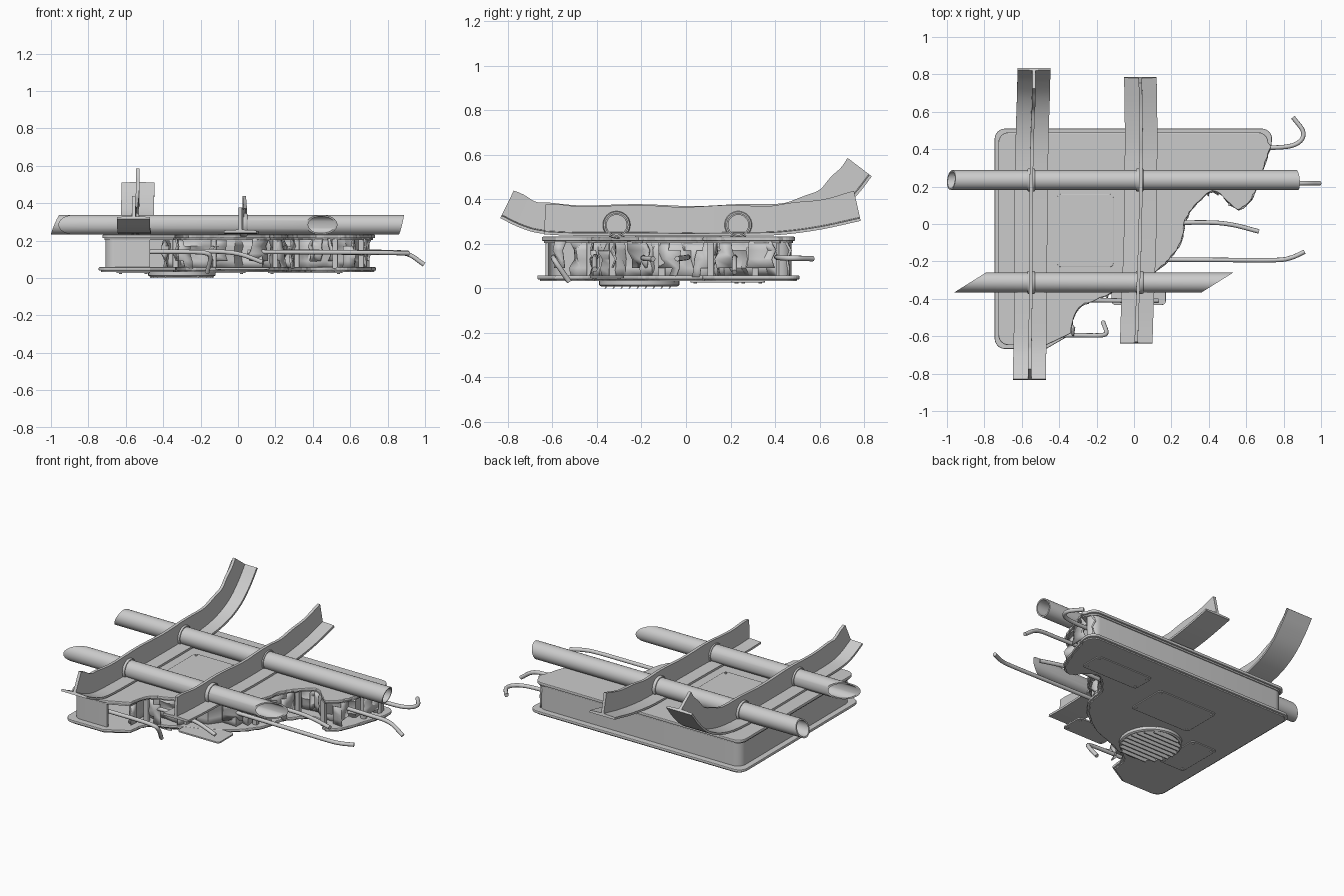
import bpy, bmesh, math, random
from mathutils import Vector

if "Cube" in bpy.data.objects:
    bpy.data.objects.remove(bpy.data.objects["Cube"])
random.seed(4)


def finish(name, verts, faces, smooth=None, bevel=0):
    me = bpy.data.meshes.new(name)
    me.from_pydata([tuple(v) for v in verts], [], faces)
    bm = bmesh.new()
    bm.from_mesh(me)
    bmesh.ops.recalc_face_normals(bm, faces=bm.faces)
    bm.to_mesh(me)
    bm.free()
    ob = bpy.data.objects.new(name, me)
    bpy.context.collection.objects.link(ob)
    if bevel:
        m = ob.modifiers.new("bevel", 'BEVEL')
        m.width, m.segments, m.limit_method = bevel, 2, 'ANGLE'
        m.angle_limit = math.radians(50)
    if smooth:
        bpy.context.view_layer.objects.active = ob
        bpy.ops.object.select_all(action='DESELECT')
        ob.select_set(True)
        bpy.ops.object.shade_smooth_by_angle(angle=math.radians(smooth))
    return ob


def spline(pts, n):
    P = [Vector(p) for p in pts]
    P = [2 * P[0] - P[1]] + P + [2 * P[-1] - P[-2]]
    out = []
    for i in range(1, len(P) - 2):
        a, b, c, d = P[i - 1:i + 3]
        for k in range(n):
            t = k / n
            out.append(0.5 * (2 * b + (c - a) * t + (2 * a - 5 * b + 4 * c - d) * t * t
                              + (3 * b - a - 3 * c + d) * t ** 3))
    return out + [P[-2]]


def sweep(name, rings, smooth=None, closed=False):
    # joins equal rings of points into a capped (or looped) skin
    n, m = len(rings[0]), len(rings)
    faces = []
    for i in range(m if closed else m - 1):
        for j in range(n):
            k, i2 = (j + 1) % n, (i + 1) % m
            faces.append((i * n + j, i * n + k, i2 * n + k, i2 * n + j))
    if not closed:
        faces += [tuple(range(n)), tuple(range((m - 1) * n, m * n))]
    return finish(name, [v for r in rings for v in r], faces, smooth)


def plate(name, outline, z0, z1, bevel=0.004):
    return sweep_plate(name, [(p[0], p[1]) for p in outline], z0, z1, bevel)


def sweep_plate(name, o, z0, z1, bevel):
    n = len(o)
    v = [(x, y, z0) for x, y in o] + [(x, y, z1) for x, y in o]
    f = [(i, (i + 1) % n, n + (i + 1) % n, n + i) for i in range(n)]
    return finish(name, v, f + [tuple(range(n)), tuple(range(n, 2 * n))], None, bevel)


def arc(cx, cy, r, a0, a1, n=6):
    return [(cx + r * math.cos(math.radians(a0 + (a1 - a0) * i / n)),
             cy + r * math.sin(math.radians(a0 + (a1 - a0) * i / n))) for i in range(n + 1)]


def round_rect(cx, cy, w, h, r=0.02):
    w, h = w / 2 - r, h / 2 - r
    return (arc(cx + w, cy + h, r, 0, 90, 4) + arc(cx - w, cy + h, r, 90, 180, 4)
            + arc(cx - w, cy - h, r, 180, 270, 4) + arc(cx + w, cy - h, r, 270, 360, 4))


# Torn edge of the slab, from back right to front left
TORN = [(.735, .41), (.705, .33), (.67, .22), (.63, .13), (.57, .075), (.53, .09), (.48, .145),
        (.42, .17), (.36, .13), (.30, .06), (.275, 0), (.255, -.1), (.2, -.18), (.15, -.23),
        (.02, -.32), (-.1, -.365), (-.2, -.41), (-.28, -.44), (-.32, -.5), (-.335, -.59)]
torn = spline(TORN, 4)


def clean(d):
    r = 0.055
    x0, x1, y0, y1 = -.745 + d, .738 - d, -.668 + d, .51 - d
    return ([(-.47, y0)] + arc(x0 + r, y0 + r, r, 270, 180) + arc(x0 + r, y1 - r, r, 180, 90)
            + arc(x1 - r, y1 - r, r, 90, 0))


def ragged(d, j):
    # torn edge pulled inwards (back left) by d, with jitter j
    return [(p.x - d * .6 + random.uniform(-j, j), p.y + d * .6 + random.uniform(-j, j)) for p in torn]


plate("bottom_plate", clean(0) + ragged(0, .003), .04, .058, .005)
plate("bottom_lip", clean(.012) + ragged(.015, .004), .032, .042, .003)
plate("top_plate", clean(.02) + ragged(0.005, .004), .213, .232, .005)
plate("top_lip", clean(.03) + ragged(.02, .004), .203, .214, .002)

# Side wall of the intact edges
o, i_ = clean(.036), clean(.05)
sweep("side_wall", [[(a[0], a[1], .05), (b[0], b[1], .05), (b[0], b[1], .21), (a[0], a[1], .21)]
                    for a, b in zip(o, i_)], 40)

# Crumpled filling behind the torn edge, two layers of folded sheet
for layer, (base, amp) in enumerate([(.075, .035), (.03, .03)]):
    v, f, rows = [], [], 5
    pts = torn[::2]
    for p in pts:
        fold = random.uniform(-amp, amp)
        for r in range(rows):
            d = base + fold + random.uniform(-.02, .02)
            v.append((p.x - d * .62, p.y + d * .78, .052 + .158 * r / (rows - 1)))
    for c in range(len(pts) - 1):
        gap = layer and c % 4 in (0, 3)
        for r in range(rows - 1):
            if not gap and not (layer and r in ((0,) if c % 3 else (3,))):
                a = c * rows + r
                f.append((a, a + rows, a + rows + 1, a + 1))
    ob = finish("crumpled_filling", v, f, 35)
    m = ob.modifiers.new("thickness", 'SOLIDIFY')
    m.thickness = .008

# Vertical ribs inside the tear
for k in (6, 18, 33, 46, 60, 70):
    p = torn[k]
    plate("torn_rib", round_rect(p.x - .03, p.y + .035, .03, .03, .006), .05, .21, .002)


def screw(x, y, z):
    bpy.ops.mesh.primitive_cylinder_add(vertices=10, radius=.008, depth=.008, location=(x, y, z))
    bpy.context.object.name = "screw"


# Access covers with corner screws (one on top, three beneath, one torn loose)
for name, cx, cy, w, h, z0, z1 in [
        ("top_cover", -.26, -.035, .30, .39, .23, .237),
        ("under_cover_right", .36, .28, .40, .15, .026, .034),
        ("under_cover_middle", -.17, .15, .42, .26, .026, .034),
        ("under_cover_left", -.56, -.19, .18, .30, .026, .034),
        ("loose_cover", .025, -.355, .29, .155, .046, .056)]:
    plate(name, round_rect(cx, cy, w, h), z0, z1, .002)
    for sx in (-1, 1):
        for sy in (-1, 1):
            screw(cx + sx * (w / 2 - .022), cy + sy * (h / 2 - .022), z1 if z0 > .1 else z0)

# Round vent grille underneath
GX, GY, GR = -.3, -.21, .18
ring = [(GR, .034), (GR, .014), (GR - .01, .008), (GR - .02, .014), (GR - .02, .034)]
sweep("vent_ring", [[(GX + r * math.cos(a), GY + r * math.sin(a), z) for r, z in ring]
                    for a in [k * math.tau / 48 for k in range(48)]], 40, True)
for k in range(9):
    y = -.144 + k * .036
    h = math.sqrt((GR - .01) ** 2 - y * y)
    sweep("vent_slat", [[(GX + s * h, GY + y + dy, z) for dy, z in
                         ((-.012, .0), (-.006, .0), (.014, .03), (.006, .032))] for s in (-1, 1)])


# T-section beams, swept along bent paths (x, y, z)
def beam(name, path, half, height):
    P = spline(path, 5)
    rings = []
    for i, p in enumerate(P):
        t = (P[min(i + 1, len(P) - 1)] - P[max(i - 1, 0)]).normalized()
        n = Vector((0, -t.z, t.y)).normalized()
        w = .009
        h = height + .004 * math.sin(i * .75)
        sec = [(-half, 0), (half, 0), (half, .013), (w, .017), (w, h), (-w, h), (-w, .017), (-half, .013)]
        rings.append([p + Vector((a, 0, 0)) + n * b for a, b in sec])
    sweep(name, rings, 30)


beam("long_beam", [(-.558, -.835, .315), (-.558, -.74, .27), (-.556, -.64, .245), (-.553, -.45, .238),
                   (-.552, -.15, .236), (-.55, .15, .236), (-.546, .4, .243), (-.542, .56, .275),
                   (-.538, .68, .335), (-.536, .77, .42), (-.535, .835, .503)], .088, .138)
beam("short_beam", [(.012, -.638, .242), (.016, -.5, .236), (.026, -.25, .236), (.034, 0, .234),
                    (.036, .25, .236), (.038, .42, .24), (.037, .6, .263), (.034, .785, .303)], .087, .135)


# Hollow pipes with slanted cut ends
def pipe(name, y, z, r, xl, xr, left, right):
    def ring(x, k, rad):
        c = []
        for q in range(32):
            dy, dz = rad * math.cos(q * math.tau / 32), rad * math.sin(q * math.tau / 32)
            c.append((x + k[0] * dy + k[1] * dz, y + dy, z + dz))
        return c
    ri = r - .008
    sweep(name, [ring(xl, left, r), ring(xr, right, r), ring(xr, right, ri), ring(xl, left, ri)], 40, True)
    # collars where the pipe passes through each beam web
    for cx in (-.55, .03):
        prof = [(-.02, r - .003), (-.02, r + .005), (-.015, r + .009), (.015, r + .009),
                (.02, r + .005), (.02, r - .003)]
        sweep("pipe_collar", [[(cx + a, y + b * math.cos(t), z + b * math.sin(t)) for a, b in prof]
                              for t in [q * math.tau / 32 for q in range(32)]], 40, True)


pipe("back_pipe", .235, .285, .053, -.977, .873, (.1, .42), (-.08, .25))
pipe("front_pipe", -.312, .285, .053, -.875, .447, (1.6, 0), (1.6, 0))

# Loose cables hanging out of the tear
for path in [
        [(.55, .41, .14), (.73, .408, .14), (.84, .418, .138), (.895, .45, .136), (.902, .5, .135), (.85, .57, .133)],
        [(.5, .22, .14), (.75, .218, .138), (.9, .218, .13), (.995, .218, .072)],
        [(.15, .005, .14), (.4, .008, .14), (.53, -.005, .137), (.668, -.04, .133)],
        [(.05, -.19, .14), (.45, -.192, .138), (.75, -.193, .136), (.84, -.18, .134), (.912, -.148, .132)],
        [(-.5, -.595, .14), (-.3, -.595, .14), (-.18, -.595, .135), (-.148, -.58, .11), (-.165, -.525, .03)],
        [(-.35, -.405, .14), (-.15, -.408, .143), (0, -.41, .13), (.13, -.41, .085)]]:
    P = spline(path, 6)
    rings = []
    for i, p in enumerate(P):
        t = (P[min(i + 1, len(P) - 1)] - P[max(i - 1, 0)]).normalized()
        u = t.cross(Vector((.1, .12, 1))).normalized()
        w = u.cross(t)
        rings.append([p + .012 * (u * math.cos(a) + w * math.sin(a)) for a in [k * math.tau / 10 for k in range(10)]])
    sweep("loose_cable", rings, 50)
